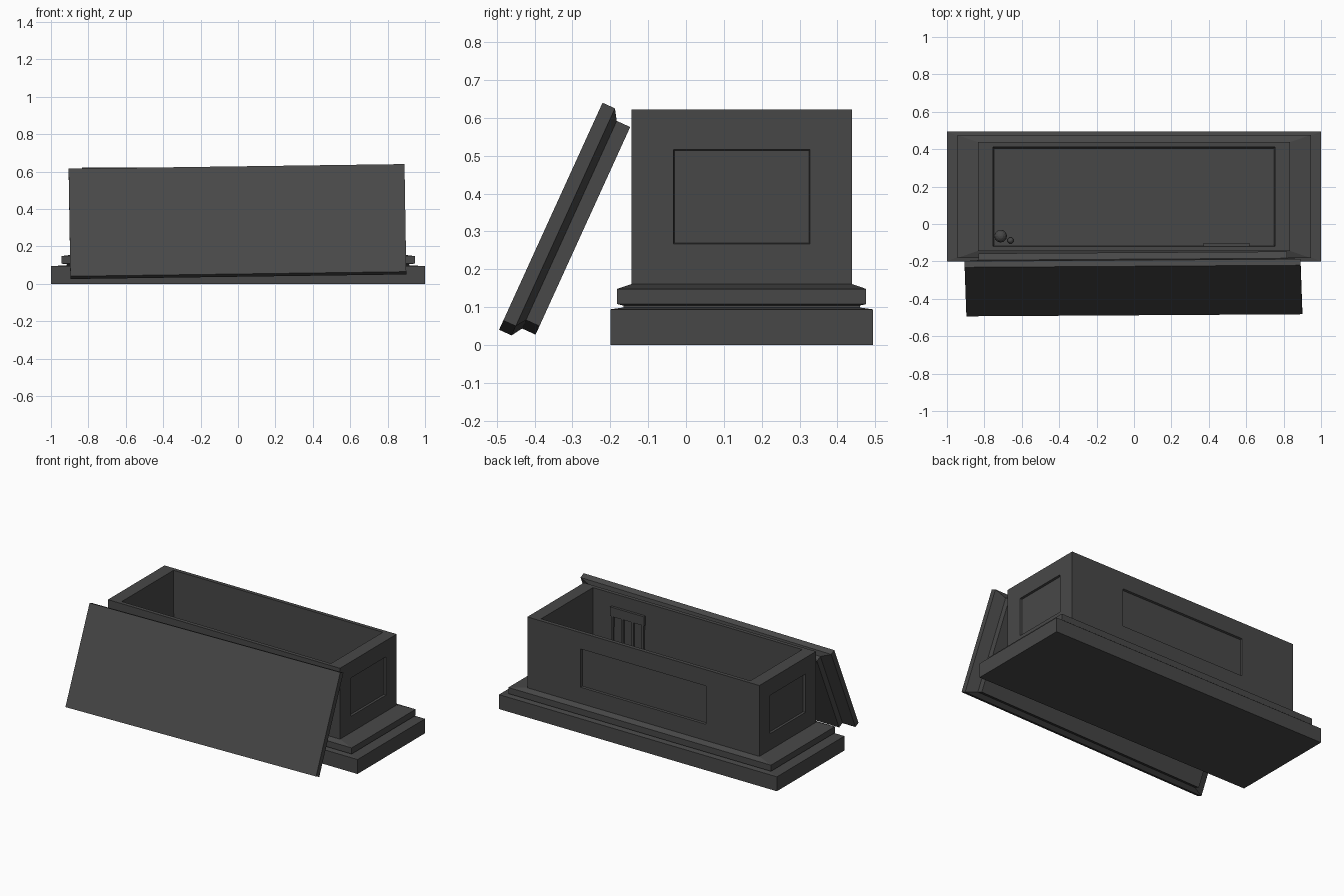
import bpy, bmesh, math
from mathutils import Matrix, Vector

cube = bpy.data.objects.get("Cube")
if cube:
    bpy.data.objects.remove(cube, do_unlink=True)

stone = bpy.data.materials.new("dark_grey_stone")
stone.use_nodes = True
colour = (0.064, 0.064, 0.064, 1)
stone.diffuse_color = colour
stone.node_tree.nodes["Principled BSDF"].inputs["Base Color"].default_value = colour


def finish(name, bm):
    bmesh.ops.recalc_face_normals(bm, faces=bm.faces)
    mesh = bpy.data.meshes.new(name)
    bm.to_mesh(mesh)
    bm.free()
    mesh.materials.append(stone)
    obj = bpy.data.objects.new(name, mesh)
    bpy.context.collection.objects.link(obj)
    return obj


def loft(rings):
    """Closed solid through rectangles given as (x half, y half, z)."""
    bm = bmesh.new()
    loops = [[bm.verts.new((sx * hx, sy * hy, z))
              for sx, sy in ((-1, -1), (1, -1), (1, 1), (-1, 1))]
             for hx, hy, z in rings]
    for a, b in zip(loops, loops[1:]):
        for i in range(4):
            j = (i + 1) % 4
            bm.faces.new((a[i], a[j], b[j], b[i]))
    bm.faces.new(loops[0])
    bm.faces.new(loops[-1])
    bmesh.ops.recalc_face_normals(bm, faces=bm.faces)
    return bm


def box(name, centre, size):
    bm = bmesh.new()
    bmesh.ops.create_cube(bm, size=1, matrix=Matrix.Translation(centre) @ Matrix.Diagonal((*size, 1)))
    return finish(name, bm)


# Hollow coffin on a stepped plinth
wall_low, wall_top, floor = 0.161, 0.622, 0.17
bm = loft([
    (1.0, 0.347, 0), (1.0, 0.347, 0.094),
    (0.915, 0.312, 0.099), (0.915, 0.312, 0.104),
    (0.945, 0.329, 0.108), (0.945, 0.329, 0.148),
    (0.835, 0.291, wall_low), (0.835, 0.291, wall_top),
    (0.753, 0.266, wall_top), (0.745, 0.258, floor),
])

# Sunken panels on the four outer walls
walls = [f for f in bm.faces
         if abs(f.normal.z) < 0.01 and f.calc_center_median().z > 0.3
         and f.normal.dot(f.calc_center_median()) > 0]
for wall in walls:
    centre = wall.calc_center_median()
    along_y = abs(wall.normal.x) > 0.5
    bmesh.ops.inset_individual(bm, faces=[wall], thickness=0.05)
    scale = Vector((1, 0.62, 0.54) if along_y else (0.54, 1, 0.54))
    for v in wall.verts:
        side = (v.co - centre)
        outer_z = math.copysign((wall_top - wall_low) / 2, side.z)
        if along_y:
            v.co = centre + Vector((0, math.copysign(0.291, side.y) * scale.y, outer_z * scale.z))
        else:
            v.co = centre + Vector((math.copysign(0.835, side.x) * scale.x, 0, outer_z * scale.z))
    bmesh.ops.inset_individual(bm, faces=[wall], thickness=0.004, depth=-0.013)
bmesh.ops.translate(bm, verts=bm.verts, vec=(0, 0.147, 0))
finish("coffin", bm)

# Lid leaning on the front, with a bevelled underside
tilt, roll = math.radians(24.5), 0.015
up = Vector((0, math.sin(tilt), math.cos(tilt)))
inward = Vector((0, math.cos(tilt), -math.sin(tilt)))
frame = Matrix((Vector((1, 0, 0)), up, inward)).transposed().to_4x4()
bm = loft([
    (0.898, 0.316, 0), (0.898, 0.316, 0.036),
    (0.825, 0.289, 0.054), (0.825, 0.289, 0.093),
])
place = Matrix.Translation((-0.003, -0.357, 0.34)) @ frame @ Matrix.Rotation(roll, 4, "Z")
bmesh.ops.transform(bm, matrix=place, verts=bm.verts)
finish("lid", bm)

# Barred rack on the inner front wall
inner = -0.112
box("rack_top", (0.495, inner, 0.51), (0.245, 0.022, 0.06))
for i in range(4):
    box(f"rack_bar_{i + 1}", (0.385 + i * 0.073, inner, 0.335), (0.014, 0.018, 0.31))

# Small ornaments in the corner of the cavity
for name, x, y, r in (("large_ornament", -0.713, -0.065, 0.034),
                      ("small_ornament", -0.66, -0.088, 0.017)):
    bm = bmesh.new()
    bmesh.ops.create_uvsphere(bm, u_segments=12, v_segments=8, radius=r,
                              matrix=Matrix.Translation((x, y, floor + r)))
    finish(name, bm)
